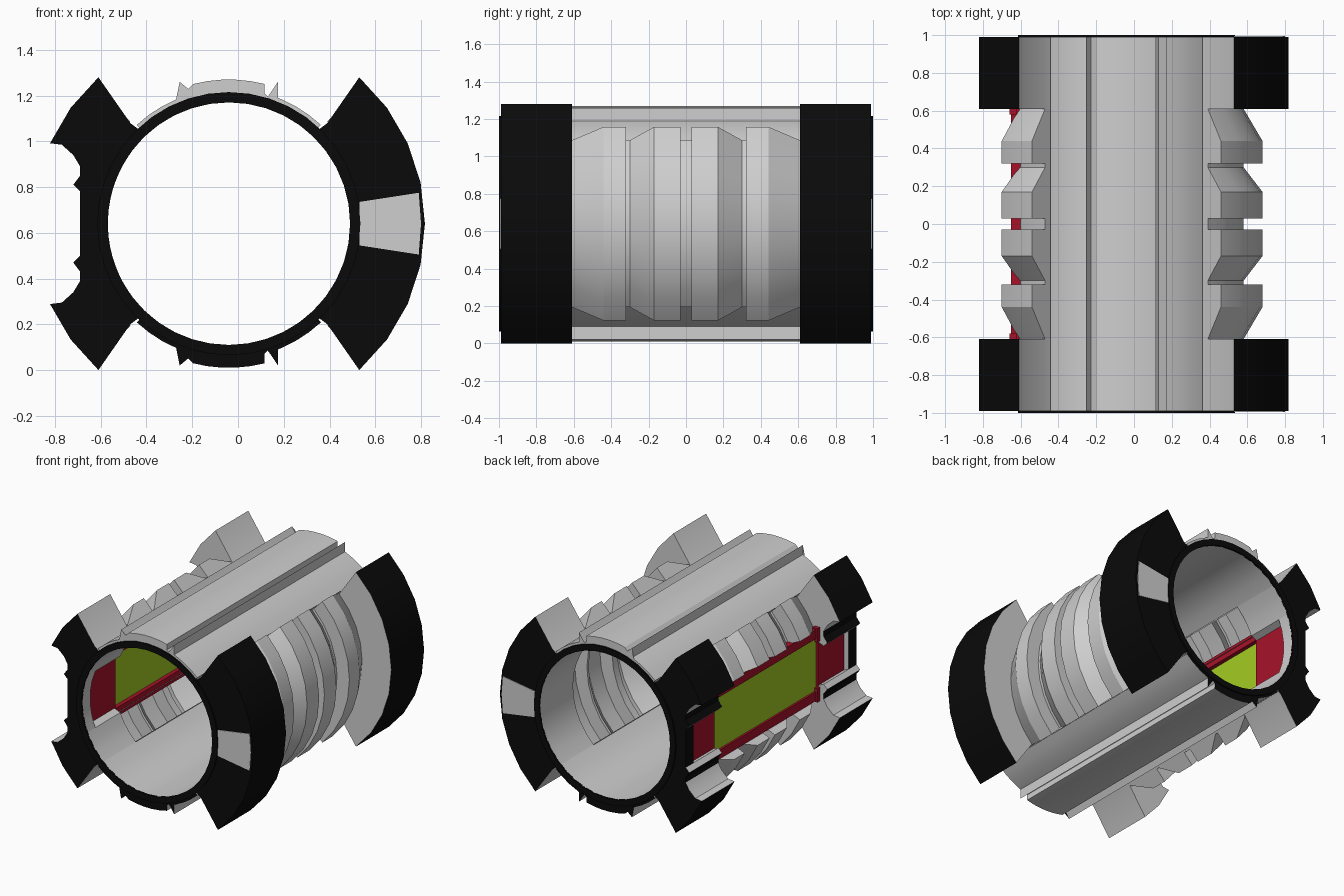
import bpy, bmesh, math
from mathutils import Vector

if "Cube" in bpy.data.objects:
    bpy.data.objects.remove(bpy.data.objects["Cube"])

CX, CZ = -0.04, 0.64          # axis of the tube


def material(name, rgb):
    m = bpy.data.materials.new(name)
    m.diffuse_color = (*rgb, 1)
    m.use_nodes = True
    m.node_tree.nodes["Principled BSDF"].inputs["Base Color"].default_value = m.diffuse_color
    return m


GREY = material("light grey", (0.62, 0.62, 0.62))
BLACK = material("black", (0.003, 0.003, 0.003))
RED = material("dark red", (0.38, 0.006, 0.022))
GREEN = material("lime green", (0.37, 0.6, 0.017))


def P(r, deg):
    a = math.radians(deg)
    return (CX + r * math.cos(a), CZ + r * math.sin(a))


def arc(r, a, b, n):
    return [P(r, a + (b - a) * i / n) for i in range(n + 1)]


def flip(pts):
    return [(x, 2 * CZ - z) for x, z in pts]


def finish(name, bm, mats, rule=None, smooth=True):
    bmesh.ops.recalc_face_normals(bm, faces=bm.faces)
    bm.normal_update()
    if rule:
        for f in bm.faces:
            f.material_index = rule(f)
    me = bpy.data.meshes.new(name)
    bm.to_mesh(me)
    bm.free()
    ob = bpy.data.objects.new(name, me)
    bpy.context.collection.objects.link(ob)
    for m in mats:
        me.materials.append(m)
    if smooth:
        bpy.ops.object.select_all(action='DESELECT')
        bpy.context.view_layer.objects.active = ob
        ob.select_set(True)
        bpy.ops.object.shade_smooth_by_angle(angle=math.radians(22))
    return ob


def extrude(name, pts, y0, y1, mats, rule=None, smooth=True):
    """Prism along y from an x/z outline."""
    bm = bmesh.new()
    a = [bm.verts.new((x, y0, z)) for x, z in pts]
    b = [bm.verts.new((x, y1, z)) for x, z in pts]
    n = len(pts)
    bm.faces.new(a)
    bm.faces.new(b[::-1])
    for i in range(n):
        j = (i + 1) % n
        bm.faces.new((a[i], b[i], b[j], a[j]))
    return finish(name, bm, mats, rule, smooth)


def end_black(f):
    """Black on the outward end faces and on the outer rim, grey elsewhere."""
    c = f.calc_center_median()
    if f.normal.y * c.y > 0.5:
        return 1
    radial = Vector((c.x - CX, 0, c.z - CZ))
    if radial.length > 0.64 and f.normal.dot(radial.normalized()) > 0.8:
        return 1
    return 0


# Upper and lower tube walls with raised centre band and twin fins
fin = [(.155, .57), (.17, .555), (.185, .575), (.215, .62), (.215, .55)]
right = [(CX + x, CZ + z) for x, z in fin]
left = [(CX - x, CZ + z) for x, z in reversed(fin)]
wall = (arc(.59, 47, 67, 3) + right[::-1] + arc(.63, 75.7, 104.3, 5) + left
        + arc(.59, 113, 133, 3) + arc(.53, 133, 47, 10))
for label, pts in (("upper", wall), ("lower", flip(wall))):
    extrude(label + "_tube_wall", pts, -.99, .99, [GREY, BLACK], end_black)

# Ribbed side shells: profile along the axis as (y, radius)
half = [(.61, .62), (.44, .72), (.32, .72), (.32, .62), (.30, .62),
        (.17, .72), (.03, .72), (.03, .62)]
ribs = half + [(-y, r) for y, r in reversed(half)]


def rib_shell(name, a0, a1, n):
    bm = bmesh.new()
    rows = []
    for i in range(n + 1):
        d = a0 + (a1 - a0) * i / n
        rows.append([bm.verts.new((P(r, d)[0], y, P(r, d)[1])) for y, r in ribs])
    for p, q in zip(rows, rows[1:]):
        for k in range(len(ribs) - 1):
            bm.faces.new((p[k], p[k + 1], q[k + 1], q[k]))
    # end plates closing the profile down to the tube wall
    for row, d in ((rows[0], a0), (rows[-1], a1)):
        x, z = P(.57, d)
        bm.faces.new(row + [bm.verts.new((x, -.61, z)), bm.verts.new((x, .61, z))])
    finish(name, bm, [GREY])


rib_shell("right_ribs", -46, 46, 8)
rib_shell("upper_left_ribs", 134, 156.5, 2)
rib_shell("lower_left_ribs", 203.5, 226, 2)

# Outlines of the end lugs
right_lug = arc(.857, -48.3, 48.3, 8) + [P(.615, 45.6)] + arc(.53, 47, -47, 10) + [P(.615, -45.6)]
notch = [(-.77, .985), (-.72, .94), (-.69, .89), (-.69, .85), (-.72, .81), (-.69, .78)]
left_lug = ([P(.615, 134.4)] + arc(.857, 131.7, 155.8, 2) + notch
            + arc(.53, 157, 133, 3))
left_bridge = [(-.69, .78), (-.69, .50)] + arc(.53, 203, 157, 5)
patch = [(.53, .735), (.79, .775), (.80, .64), (.79, .505), (.53, .545)]

for s, label in ((-1, "front"), (1, "back")):
    def span(a, b):
        return sorted((s * a, s * b))
    both = [GREY, BLACK]
    extrude(label + "_right_lug", right_lug, *span(.61, .99), both, end_black)
    extrude(label + "_upper_left_lug", left_lug, *span(.61, .99), both, end_black)
    extrude(label + "_lower_left_lug", flip(left_lug), *span(.61, .99), both, end_black)
    extrude(label + "_left_bridge", left_bridge, *span(.90, .99), both, end_black)
    extrude(label + "_lug_patch", patch, *span(.988, .994), [GREY], None, False)
    # thin end ring
    bm = bmesh.new()
    n = 40
    loops = [[bm.verts.new((x, s * y, z)) for x, z in arc(r, 0, 360, n)[:-1]]
             for r, y in ((.53, .985), (.53, 1), (.575, 1), (.575, .985))]
    for k in range(4):
        p, q = loops[k], loops[(k + 1) % 4]
        for i in range(n):
            bm.faces.new((p[i], p[(i + 1) % n], q[(i + 1) % n], q[i]))
    finish(label + "_end_ring", bm, [BLACK])


def box(name, x, y, z, mat):
    extrude(name, [(x[0], z[0]), (x[1], z[0]), (x[1], z[1]), (x[0], z[1])], *y, [mat], None, False)


# Window: red frame around a green panel
FX = (-.65, -.575)
box("frame_top", FX, (-.9, .9), (.835, .90), RED)
box("frame_bottom", FX, (-.9, .9), (.38, .445), RED)
box("frame_front", FX, (-.9, -.6), (.445, .835), RED)
box("frame_back", FX, (.6, .9), (.445, .835), RED)
box("window_panel", (-.635, -.605), (-.6, .6), (.445, .835), GREEN)
# small clips at the frame corners
for y in (-.595, .595):
    for z in (.86, .42):
        box("frame_clip", (-.66, -.62), (y - .015, y + .015), (z - .05, z + .05), RED)
